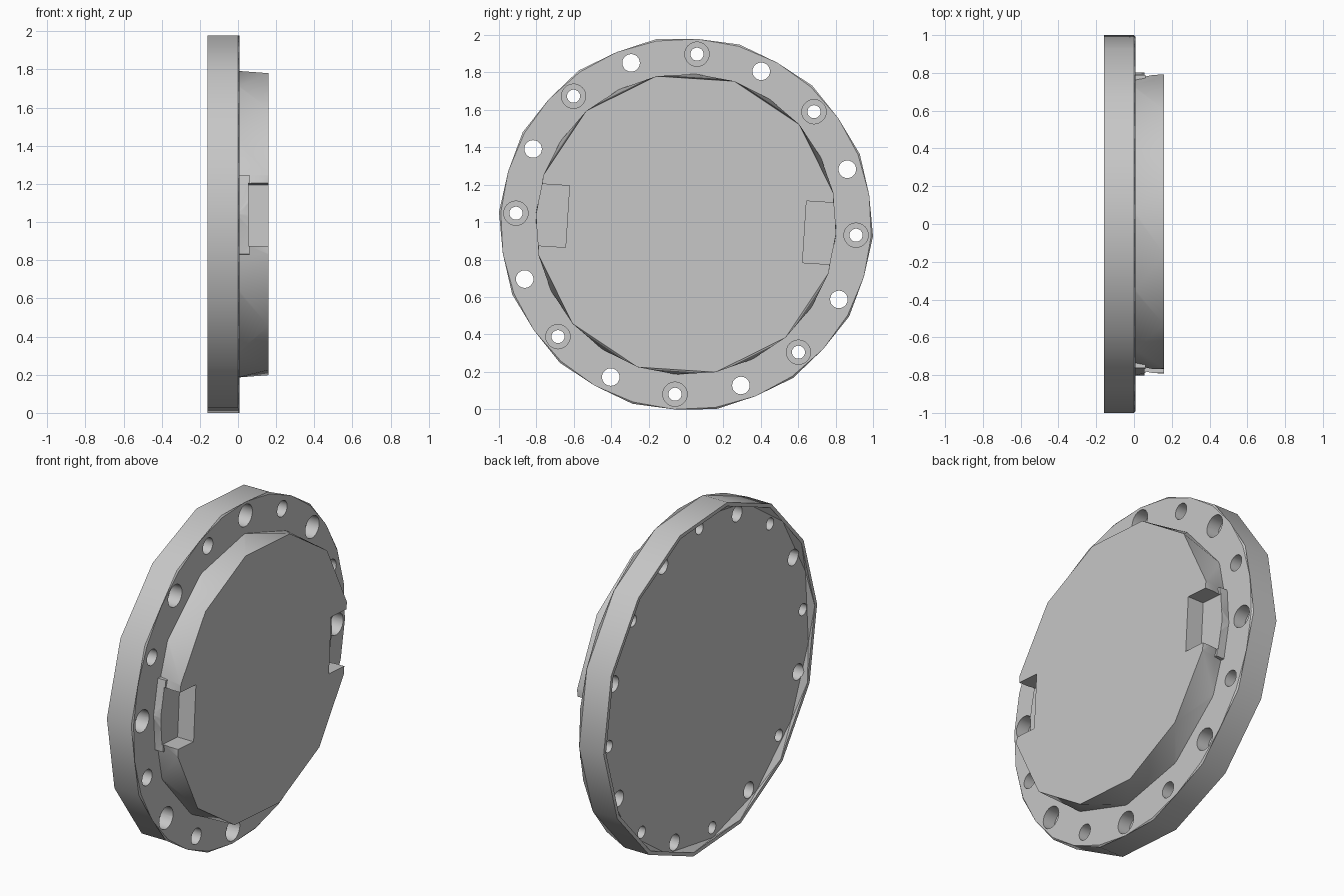
import bpy, bmesh
from math import radians, tau, cos, sin
from mathutils import Matrix, Vector

CENTRE_Z = 0.989
PHASE = radians(-3.7)

cube = bpy.data.objects.get("Cube")
if cube:
    bpy.data.objects.remove(cube, do_unlink=True)

grey = bpy.data.materials.new("light_grey")
grey.use_nodes = True
grey.diffuse_color = (0.57, 0.57, 0.57, 1)
grey.node_tree.nodes["Principled BSDF"].inputs["Base Color"].default_value = grey.diffuse_color


def finish(name, bm):
    bmesh.ops.recalc_face_normals(bm, faces=bm.faces)
    mesh = bpy.data.meshes.new(name)
    bm.to_mesh(mesh)
    bm.free()
    mesh.materials.append(grey)
    obj = bpy.data.objects.new(name, mesh)
    bpy.context.collection.objects.link(obj)
    return obj


def polar(x, r, angle):
    return Vector((x, r * cos(angle), CENTRE_Z + r * sin(angle)))


def loft(name, sections):
    """Disc along x through polygons given as (x, radius, sides, phase)."""
    bm = bmesh.new()
    rings = []
    for x, r, sides, phase in sections:
        turns = [phase + i * tau / sides for i in range(sides + 1)]
        rings.append(([bm.verts.new(polar(x, r, a)) for a in turns[:-1]], turns))
    bm.faces.new(rings[0][0])
    bm.faces.new(rings[-1][0])
    # Join neighbouring rings, always stepping along the one that lags
    for (va, ta), (vb, tb) in zip(rings, rings[1:]):
        n, m = len(va), len(vb)
        i = j = 0
        while i < n or j < m:
            if j == m or (i < n and ta[i + 1] <= tb[j + 1]):
                bm.faces.new((va[i], va[(i + 1) % n], vb[j % m]))
                i += 1
            else:
                bm.faces.new((vb[j], vb[(j + 1) % m], va[i % n]))
                j += 1
    return finish(name, bm)


def drill_set(name, specs, x0, x1):
    """Cylinders along x, one for each (angle, radius)."""
    bm = bmesh.new()
    for angle, r in specs:
        place = Matrix.Translation(polar((x0 + x1) / 2, 0.911, angle))
        bmesh.ops.create_cone(bm, cap_ends=True, segments=24, radius1=r, radius2=r,
                              depth=x1 - x0, matrix=place @ Matrix.Rotation(tau / 4, 4, 'Y'))
    return finish(name, bm)


def side_blocks(name, start, inner, half_width):
    """Blocks on both sides of the boss, from the inner distance outwards."""
    bm = bmesh.new()
    for side in (-1, 1):
        place = (Matrix.Translation((0, 0, CENTRE_Z)) @ Matrix.Rotation(PHASE, 4, 'X')
                 @ Matrix.Translation((start + 0.1, side * (inner + 0.15), 0))
                 @ Matrix.Diagonal((0.2, 0.3, 2 * half_width, 1)))
        bmesh.ops.create_cube(bm, size=1, matrix=place)
    return finish(name, bm)


def combine(obj, other, operation):
    other.hide_render = True
    bpy.context.view_layer.objects.active = obj
    mod = obj.modifiers.new("combine", 'BOOLEAN')
    mod.operation = operation
    mod.solver = 'EXACT'
    mod.object = other
    bpy.ops.object.modifier_apply(modifier=mod.name)
    bpy.data.objects.remove(other, do_unlink=True)


# Flange plate: coarse rim with a rounder front lip
cover = loft("flange_cover", [(-0.16, 1.002, 14, PHASE), (0.0, 1.002, 14, PHASE),
                              (0.008, 0.992, 28, PHASE)])

# Wide shallow recess in the back, leaving a thin rim
recess = loft("recess_cutter", [(-0.2, 0.98, 14, PHASE), (-0.16, 0.98, 14, PHASE),
                                (-0.13, 0.973, 14, PHASE + tau / 28)])
combine(cover, recess, 'DIFFERENCE')

# Raised boss with side ledges, flattened sides and two opposite notches
boss = loft("raised_boss", [(0.0, 0.805, 12, PHASE), (0.16, 0.807, 12, PHASE + tau / 24)])
ledges = loft("side_ledges", [(0.002, 0.804, 24, PHASE), (0.06, 0.804, 24, PHASE)])
combine(ledges, side_blocks("ledge_limits", -0.1, 0.6, 0.208), 'INTERSECT')
combine(boss, ledges, 'UNION')
combine(boss, side_blocks("flat_cutters", 0.055, 0.78, 0.23), 'DIFFERENCE')
combine(boss, side_blocks("notch_cutters", 0.055, 0.635, 0.165), 'DIFFERENCE')
combine(cover, boss, 'UNION')

# Alternating counterbored and plain bolt holes
angles = [PHASE + i * tau / 16 for i in range(16)]
holes = [(a, 0.047 if i % 2 else 0.035) for i, a in enumerate(angles)]
combine(cover, drill_set("bolt_drills", holes, -0.3, 0.3), 'DIFFERENCE')
combine(cover, drill_set("counterbore_drills", [(a, 0.065) for a in angles[::2]], -0.07, 0.3), 'DIFFERENCE')

# Soft shading on the shallow rim facets
bpy.ops.object.select_all(action='DESELECT')
cover.select_set(True)
bpy.context.view_layer.objects.active = cover
bpy.ops.object.shade_smooth_by_angle(angle=radians(30))
